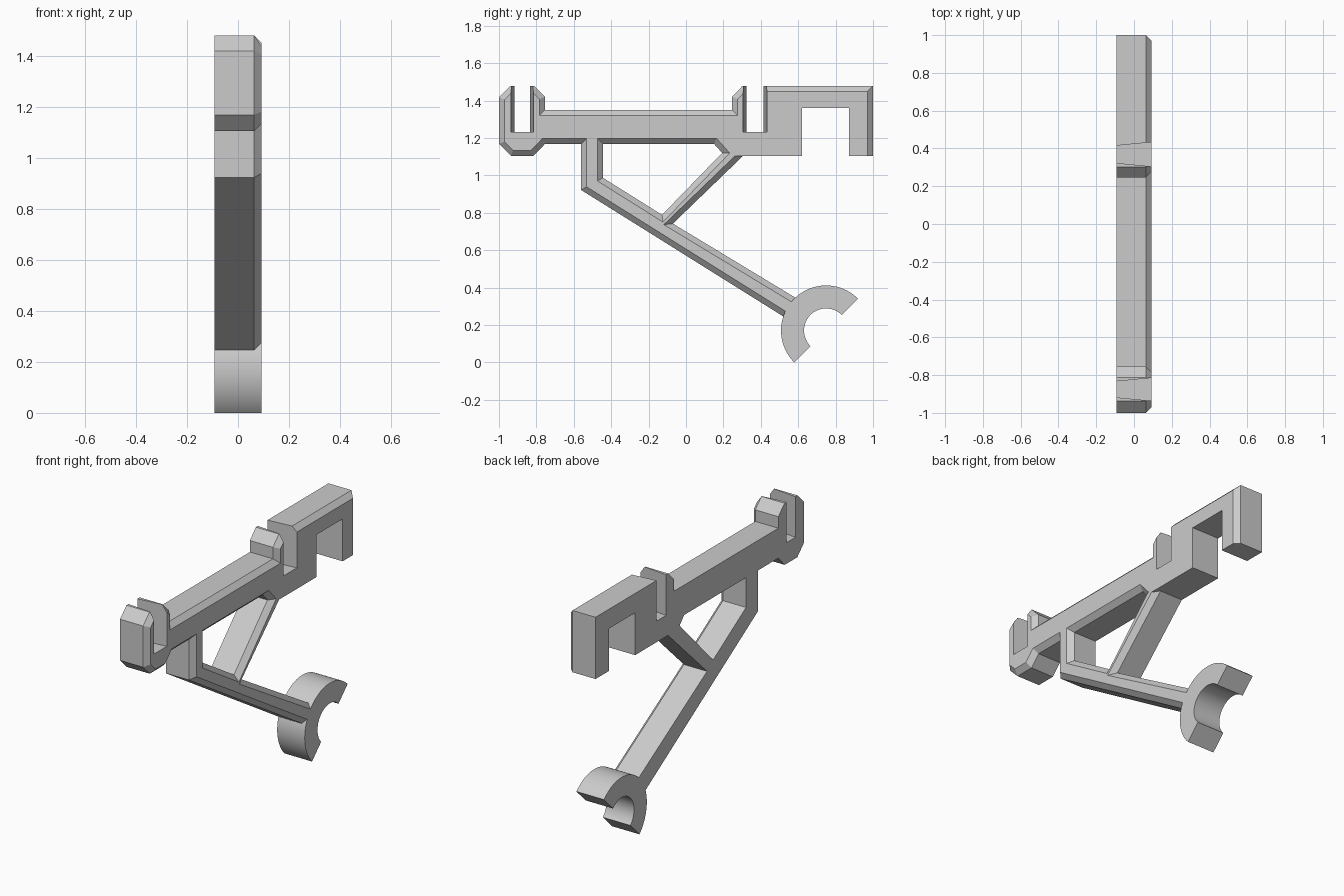
import bpy, bmesh, math
from mathutils import Vector
from mathutils.geometry import intersect_line_line_2d  # noqa: F401

if "Cube" in bpy.data.objects:
    bpy.data.objects.remove(bpy.data.objects["Cube"], do_unlink=True)

BACK, MID, FACE = -0.0925, 0.0625, 0.0925
BEVEL = 0.03

grey = bpy.data.materials.new("plain_grey")
grey.use_nodes = True
grey.diffuse_color = (0.6, 0.6, 0.6, 1)
grey.node_tree.nodes["Principled BSDF"].inputs["Base Color"].default_value = grey.diffuse_color

# Edge kinds: how far each edge moves into the material at the three depths
KINDS = {
    "C": (0, 0, BEVEL),                   # chamfered rim
    "F": (0, 0, 0),                       # straight wall
    "S": (-0.018, -0.003, 0),             # tapered slot wall
    "T": (0, 0, BEVEL * math.sqrt(2)),    # clip tip
}


def offset_loop(points, level):
    """Move every edge by its kind's offset and return the mitred corners."""
    lines = []
    for i, (y, z, kind) in enumerate(points):
        start = Vector((y, z))
        d = (Vector(points[(i + 1) % len(points)][:2]) - start).normalized()
        lines.append((start + Vector((-d.y, d.x)) * KINDS[kind][level], d))
    corners = []
    for i, (p, d) in enumerate(lines):
        q, e = lines[i - 1]
        t = (q - p).cross(e) / d.cross(e)
        corners.append(p + d * t)
    return corners


def finish(bm, name):
    bmesh.ops.recalc_face_normals(bm, faces=bm.faces)
    mesh = bpy.data.meshes.new(name)
    bm.to_mesh(mesh)
    bm.free()
    mesh.materials.append(grey)
    obj = bpy.data.objects.new(name, mesh)
    bpy.context.collection.objects.link(obj)
    return obj


def bridge(bm, a, b):
    for i in range(len(a)):
        j = (i + 1) % len(a)
        bm.faces.new((a[i], a[j], b[j], b[i]))


# Frame outline: clip, top bar, rail, brace and hook
outline = [
    (-0.936, 1.104, "C"), (-0.815, 1.104, "C"), (-0.754, 1.168, "C"),
    (-0.561, 1.168, "C"), (-0.561, 0.922, "C"),
    (0.574, 0.212, "F"), (0.628, 0.32, "C"), (-0.07, 0.742, "C"),
    (0.305, 1.104, "F"), (0.62, 1.104, "F"), (0.62, 1.361, "F"),
    (0.872, 1.361, "F"), (0.872, 1.104, "F"), (1, 1.104, "C"),
    (1, 1.479, "C"), (0.433, 1.479, "S"), (0.433, 1.232, "F"),
    (0.305, 1.232, "S"), (0.305, 1.479, "T"), (0.303, 1.479, "C"),
    (0.246, 1.42, "C"), (0.246, 1.35, "C"), (-0.754, 1.35, "C"),
    (-0.754, 1.42, "C"), (-0.813, 1.479, "T"), (-0.815, 1.479, "S"),
    (-0.815, 1.232, "F"), (-0.936, 1.232, "S"), (-0.936, 1.479, "T"),
    (-0.938, 1.479, "C"), (-1, 1.418, "C"), (-1, 1.168, "C"),
]
# Triangular window between post, rail and brace
window = [
    (-0.444, 1.168, "C"), (0.15, 1.168, "C"), (0.193, 1.12, "C"),
    (-0.128, 0.789, "C"), (-0.444, 0.987, "C"),
]

bm = bmesh.new()
caps = {0: [], 2: []}
for loop in (outline, window):
    rings = [[bm.verts.new((x, *c)) for c in offset_loop(loop, level)]
             for level, x in enumerate((BACK, MID, FACE))]
    bridge(bm, rings[0], rings[1])
    bridge(bm, rings[1], rings[2])
    for level in caps:
        ring = rings[level]
        caps[level] += [bm.edges.get((ring[i - 1], ring[i])) for i in range(len(ring))]
for edges in caps.values():
    bmesh.ops.triangle_fill(bm, edges=edges, use_beauty=True)
finish(bm, "bracket_frame")

# Open half ring at the end of the rail
bm = bmesh.new()
STEPS = 40
angles = [math.radians(45 + 180 * i / STEPS) for i in range(STEPS + 1)]
sections = []
for a in angles:
    sections.append([bm.verts.new((x, 0.749 + r * math.cos(a), 0.1705 + r * math.sin(a)))
                     for x, r in ((BACK, 0.118), (FACE, 0.118), (FACE, 0.241), (BACK, 0.241))])
for a, b in zip(sections, sections[1:]):
    bridge(bm, a, b)
bm.faces.new(sections[0])
bm.faces.new(sections[-1])
ring_obj = finish(bm, "half_ring_clamp")
bpy.ops.object.select_all(action="DESELECT")
ring_obj.select_set(True)
bpy.context.view_layer.objects.active = ring_obj
bpy.ops.object.shade_smooth_by_angle(angle=math.radians(30))
